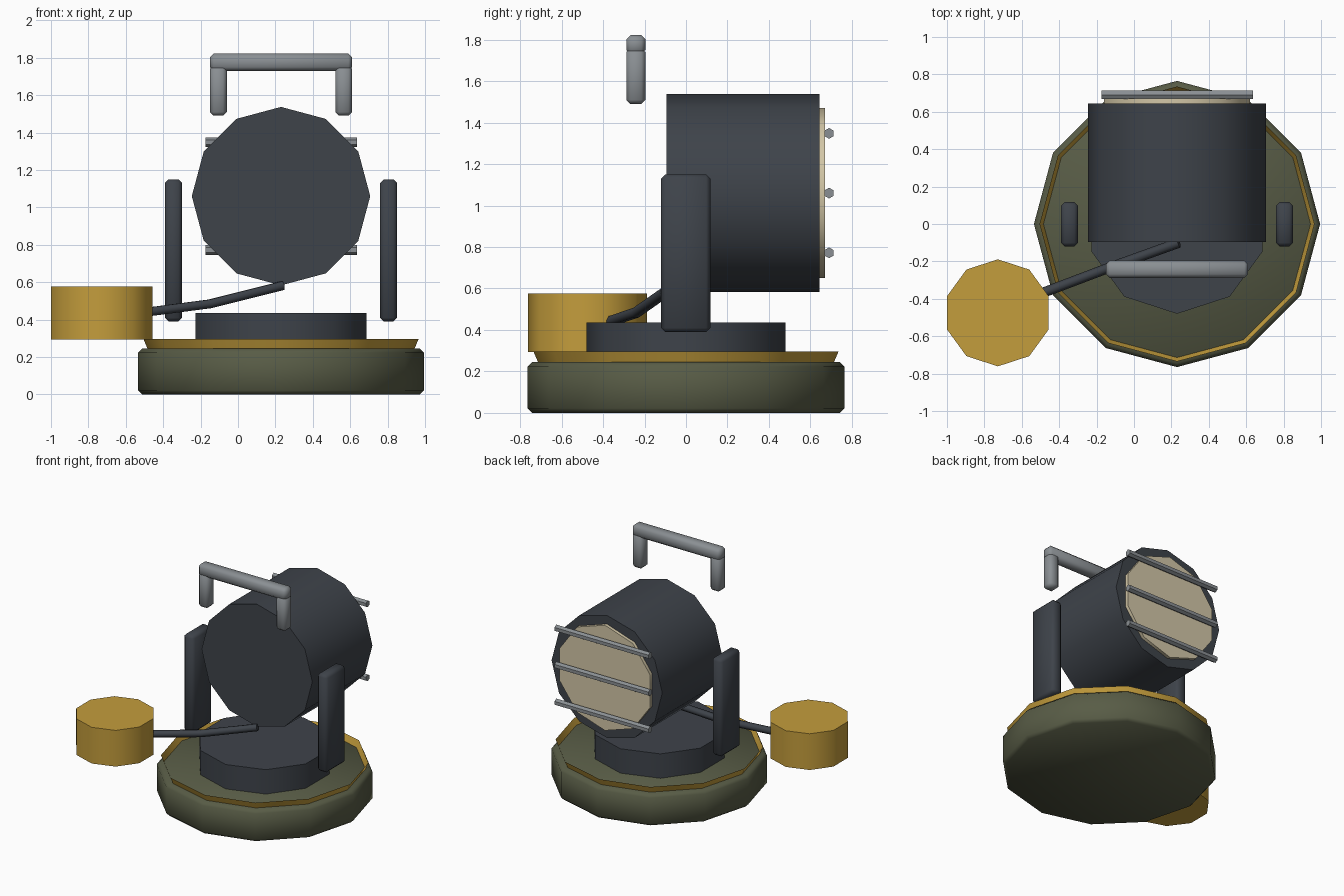
import bpy, bmesh, math
from mathutils import Matrix, Vector, Euler

if "Cube" in bpy.data.objects:
    bpy.data.objects.remove(bpy.data.objects["Cube"])

CX = 0.23      # axis of the lamp
LAMP_Z = 1.06  # height of the lamp housing axis


def material(name, rgb):
    """Flat colour from 0-255 display values, stored as linear."""
    lin = [((c / 255 + 0.055) / 1.055) ** 2.4 for c in rgb] + [1]
    mat = bpy.data.materials.new(name)
    mat.use_nodes = True
    mat.diffuse_color = lin
    bsdf = mat.node_tree.nodes["Principled BSDF"]
    bsdf.inputs["Base Color"].default_value = lin
    bsdf.inputs["Roughness"].default_value = 0.8
    return mat


olive = material("olive green", (88, 92, 70))
mustard = material("mustard yellow", (196, 157, 60))
charcoal = material("charcoal", (62, 67, 74))
steel = material("steel grey", (138, 143, 147))
cream = material("cream", (211, 199, 167))


def finish(name, bm, mat, bevel=0):
    bmesh.ops.recalc_face_normals(bm, faces=bm.faces)
    if bevel:
        sharp = [e for e in bm.edges if e.calc_face_angle(0) > math.radians(50)]
        bmesh.ops.bevel(bm, geom=sharp, offset=bevel, segments=1,
                        profile=0.5, affect='EDGES')
    mesh = bpy.data.meshes.new(name)
    bm.to_mesh(mesh)
    bm.free()
    mesh.materials.append(mat)
    obj = bpy.data.objects.new(name, mesh)
    bpy.context.collection.objects.link(obj)
    bpy.ops.object.select_all(action='DESELECT')
    obj.select_set(True)
    bpy.context.view_layer.objects.active = obj
    bpy.ops.object.shade_smooth_by_angle(angle=math.radians(50))
    return obj


def cylinder(name, mat, sides, r, length, centre, rot=(0, 0, 0),
             r_top=None, caps=True, bevel=0):
    bm = bmesh.new()
    turn = Euler([math.radians(a) for a in rot]).to_matrix().to_4x4()
    bmesh.ops.create_cone(bm, cap_ends=caps, segments=sides, radius1=r,
                          radius2=r if r_top is None else r_top, depth=length,
                          matrix=Matrix.Translation(centre) @ turn)
    return finish(name, bm, mat, bevel)


def box(name, mat, low, high, bevel):
    low, high = Vector(low), Vector(high)
    bm = bmesh.new()
    bmesh.ops.create_cube(bm, size=1, matrix=Matrix.Translation((low + high) / 2)
                          @ Matrix.Diagonal((*(high - low), 1)))
    return finish(name, bm, mat, bevel)


# Base, flared trim band and turntable
cylinder("base", olive, 12, 0.765, 0.245, (CX, 0, 0.1225), bevel=0.022)
cylinder("trim_band", mustard, 12, 0.712, 0.055, (CX, 0, 0.2675),
         r_top=0.735, caps=False)
cylinder("turntable", charcoal, 10, 0.48, 0.2, (CX, 0, 0.335))

# Lamp housing and lens, pointing backwards
cylinder("lamp_housing", charcoal, 12, 0.477, 0.74, (CX, 0.275, LAMP_Z), (90, 0, 0))
cylinder("lens", cream, 10, 0.41, 0.07, (CX, 0.635, LAMP_Z), (90, 0, 0))

# Guard rods across the lens
for i, label in enumerate(("lower", "middle", "upper")):
    z = LAMP_Z + (i - 1) * 0.288
    cylinder(label + "_guard_rod", steel, 6, 0.026, 0.81, (CX, 0.69, z), (90, 0, 90))

# Support arms and the legs of the carrying handle
for side, label in ((-1, "right"), (1, "left")):
    x = CX + side * 0.575
    box(label + "_support_arm", charcoal,
        (x - 0.046, -0.12, 0.39), (x + 0.046, 0.117, 1.15), 0.02)
    x = CX + side * 0.335
    box(label + "_handle_leg", steel,
        (x - 0.045, -0.288, 1.49), (x + 0.045, -0.196, 1.76), 0.02)
box("handle_grip", steel, (CX - 0.38, -0.288, 1.73), (CX + 0.38, -0.196, 1.822), 0.02)

# Battery drum beside the base
cylinder("battery_drum", mustard, 10, 0.286, 0.282, (-0.728, -0.475, 0.435))

# Power cable from the drum to the lamp
curve = bpy.data.curves.new("power_cable", 'CURVE')
curve.dimensions = '3D'
curve.bevel_depth = 0.027
curve.bevel_resolution = 1
curve.use_fill_caps = True
path = [(0.24, -0.1, 0.582), (-0.15, -0.24, 0.484), (-0.52, -0.38, 0.436)]
spline = curve.splines.new('POLY')
spline.points.add(len(path) - 1)
for point, co in zip(spline.points, path):
    point.co = (*co, 1)
curve.materials.append(charcoal)
cable = bpy.data.objects.new("power_cable", curve)
bpy.context.collection.objects.link(cable)
